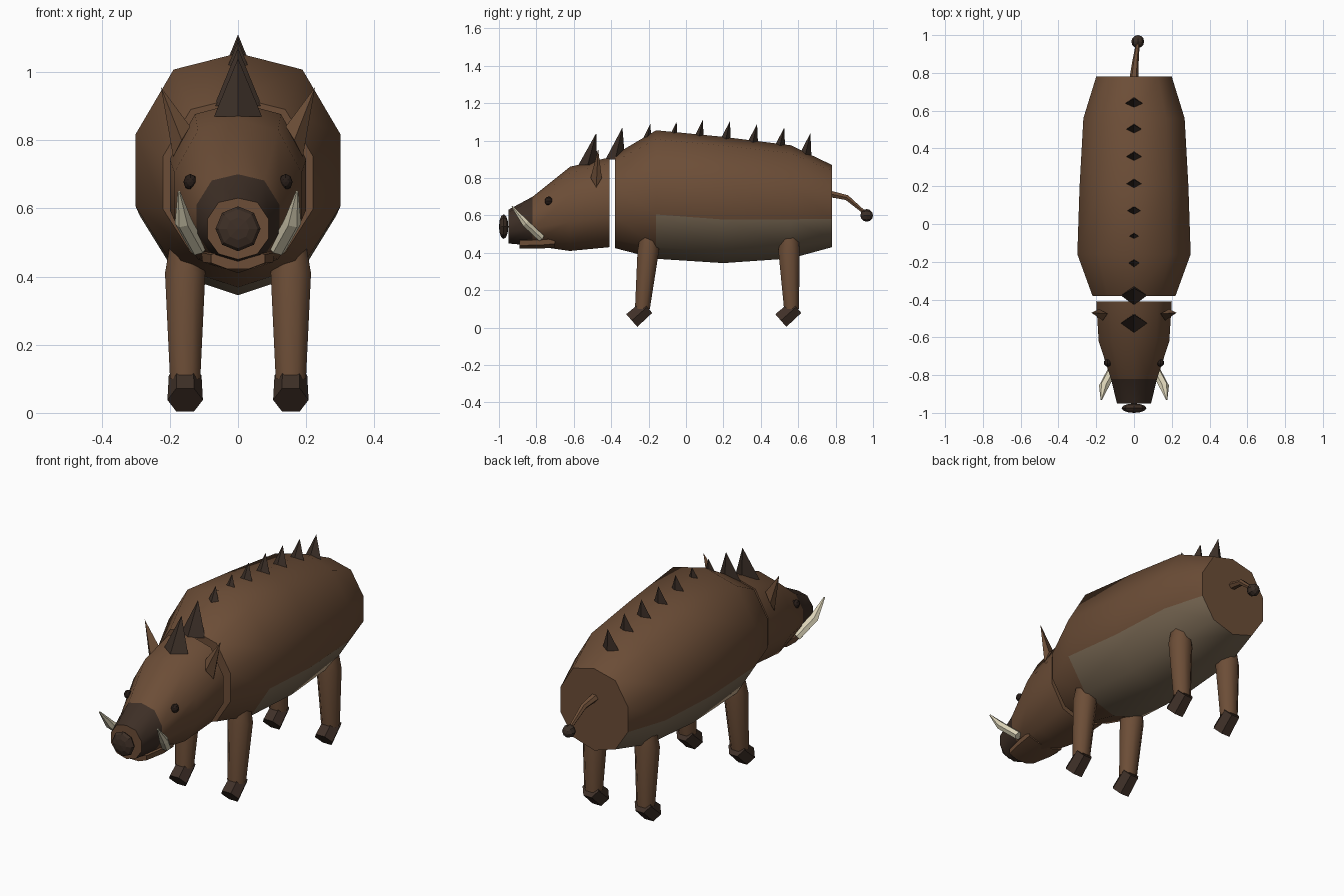
import bpy, bmesh, math
from mathutils import Vector

if "Cube" in bpy.data.objects:
    bpy.data.objects.remove(bpy.data.objects["Cube"])


def material(name, rgb):
    m = bpy.data.materials.new(name)
    m.diffuse_color = (*rgb, 1)
    m.use_nodes = True
    m.node_tree.nodes["Principled BSDF"].inputs["Base Color"].default_value = m.diffuse_color
    return m


HIDE = material("brown hide", (0.15, 0.075, 0.038))
BELLY = material("tan belly", (0.185, 0.135, 0.085))
SNOUT = material("dark snout", (0.047, 0.028, 0.019))
BRISTLE = material("dark bristle", (0.044, 0.028, 0.02))
HOOF = material("dark hoof", (0.05, 0.03, 0.021))
EYE = material("black eye", (0.02, 0.012, 0.009))
IVORY = material("ivory", (0.72, 0.66, 0.48))


def finish(name, bm, mats, angle=None):
    bmesh.ops.recalc_face_normals(bm, faces=bm.faces[:])
    me = bpy.data.meshes.new(name)
    bm.to_mesh(me)
    bm.free()
    ob = bpy.data.objects.new(name, me)
    bpy.context.collection.objects.link(ob)
    for m in mats:
        me.materials.append(m)
    if angle:
        bpy.ops.object.select_all(action='DESELECT')
        ob.select_set(True)
        bpy.context.view_layer.objects.active = ob
        bpy.ops.object.shade_smooth_by_angle(angle=math.radians(angle))
    return ob


def circle(n, phase=0.0):
    return [(math.cos(phase + math.tau * i / n), math.sin(phase + math.tau * i / n))
            for i in range(n)]


def loft(name, stations, section, mats, v_axis=None, angle=None, rule=None):
    """Skin a cross-section through (centre, half width, half height) stations."""
    bm = bmesh.new()
    pts = [Vector(s[0]) for s in stations]
    rings = []
    for i, (c, ru, rv) in enumerate(stations):
        if v_axis:
            u, v = Vector((1, 0, 0)), Vector(v_axis)
        else:
            d = (pts[min(i + 1, len(pts) - 1)] - pts[max(i - 1, 0)]).normalized()
            v = d.cross(Vector((1, 0, 0))).normalized()
            u = v.cross(d)
        rings.append([bm.verts.new(pts[i] + u * a * ru + v * b * rv) for a, b in section])
    n = len(section)
    for i in range(len(rings) - 1):
        for k in range(n):
            j = (k + 1) % n
            f = bm.faces.new((rings[i][k], rings[i][j], rings[i + 1][j], rings[i + 1][k]))
            if rule:
                f.material_index = rule(i, section[k][1] + section[j][1])
    bm.faces.new(rings[0])
    bm.faces.new(rings[-1])
    return finish(name, bm, mats, angle)


def spike(name, base, tip, mat):
    bm = bmesh.new()
    ring = [bm.verts.new(p) for p in base]
    top = bm.verts.new(tip)
    bm.faces.new(ring)
    for k in range(len(ring)):
        bm.faces.new((ring[k], ring[(k + 1) % len(ring)], top))
    return finish(name, bm, [mat])


def ball(name, centre, size, mat, seg=8, rings=6, angle=None):
    bm = bmesh.new()
    bmesh.ops.create_uvsphere(bm, u_segments=seg, v_segments=rings, radius=1)
    for v in bm.verts:   # poles point along y
        x, y, z = v.co
        v.co = (centre[0] + x * size[0], centre[1] + z * size[1], centre[2] + y * size[2])
    return finish(name, bm, [mat], angle)


def y_stations(rows):
    """Rows of (y, half width, bottom, top)."""
    return [((0, y, (lo + hi) / 2), w, (hi - lo) / 2) for y, w, lo, hi in rows]


half = [(0, 1), (0.63, 0.86), (1, 0.31), (1, -0.31), (0.63, -0.82), (0, -1)]
BARREL = half + [(-x, z) for x, z in half[-2:0:-1]]

# Body, with tan faces on the underside
loft("body", y_stations([(-0.38, 0.22, 0.425, 0.925), (-0.16, 0.30, 0.368, 1.055),
                         (0.2, 0.288, 0.345, 1.02), (0.56, 0.268, 0.37, 0.975),
                         (0.78, 0.20, 0.43, 0.87)]),
     BARREL, [HIDE, BELLY], (0, 0, 1), 50,
     lambda i, b: 1 if i >= 1 and b < -0.9 else 0)

# Head, with a dark snout section
loft("head", y_stations([(-0.41, 0.20, 0.43, 0.91), (-0.62, 0.187, 0.41, 0.86),
                         (-0.82, 0.122, 0.438, 0.70), (-0.95, 0.09, 0.45, 0.63)]),
     BARREL, [HIDE, SNOUT], (0, 0, 1), 50, lambda i, b: 1 if i == 2 else 0)
ball("nose", (0, -0.975, 0.54), (0.066, 0.025, 0.066), SNOUT, 8, 6)

# Lower jaw
loft("jaw", [((0, -0.70, 0.462), 0.115, 0.035), ((0, -0.78, 0.455), 0.11, 0.036),
             ((0, -0.89, 0.452), 0.085, 0.032)], circle(8, math.pi / 8), [HIDE], (0, 0, 1), 50)

for s, side in ((-1, "left"), (1, "right")):
    ball(side + "_eye", (s * 0.14, -0.735, 0.677), (0.02, 0.02, 0.024), EYE, 8, 6)

    # Curved tusk
    loft(side + "_tusk", [((s * 0.115, -0.775, 0.48), 0.026, 0.022),
                          ((s * 0.16, -0.86, 0.56), 0.026, 0.022),
                          ((s * 0.173, -0.93, 0.648), 0.004, 0.004)],
         circle(6), [IVORY])

    # Ear
    spike(side + "_ear", [(s * 0.14, -0.475, 0.84), (s * 0.165, -0.51, 0.80),
                          (s * 0.19, -0.48, 0.75), (s * 0.185, -0.45, 0.80)],
          (s * 0.226, -0.47, 0.955), HIDE)

    # Legs and tilted hooves
    for dy, end in ((0, "front"), (0.797, "back")):
        x = s * 0.155
        loft(f"{side}_{end}_leg", [((x, -0.197 + dy * 0.94, 0.51), 0.045, 0.048),
                                   ((x, -0.202 + dy * 0.945, 0.41), 0.064, 0.062),
                                   ((x, -0.233 + dy, 0.10), 0.048, 0.043)],
             circle(8, math.pi / 8), [HIDE], (0, 1, 0), 50)
        loft(f"{side}_{end}_hoof", [((x, -0.29 + dy, 0.038), 0.052, 0.052),
                                    ((x, -0.208 + dy, 0.11), 0.048, 0.048)],
             circle(6), [HOOF])

# Spine bristles: (base y, base z, half width, half depth, tip y, tip z)
bristles = [(-0.525, 0.87, 0.07, 0.05, -0.48, 1.04), (-0.378, 0.90, 0.07, 0.052, -0.34, 1.07)]
tips = [(-0.19, 1.09), (-0.05, 1.10), (0.09, 1.11), (0.235, 1.105),
        (0.38, 1.09), (0.525, 1.07), (0.665, 1.04)]
for i, (ty, tz) in enumerate(tips):
    bristles.append((ty - 0.03, tz - 0.13, 0.053, 0.036, ty, tz))
for i, (y, z, w, d, ty, tz) in enumerate(bristles):
    spike(f"bristle_{i + 1}", [(w, y, z), (0, y + d, z), (-w, y, z), (0, y - d, z)],
          (0, ty, tz), BRISTLE)

# Tail with a dark tuft
loft("tail", [((0, 0.77, 0.715), 0.024, 0.02), ((0.008, 0.86, 0.695), 0.017, 0.016),
              ((0.02, 0.955, 0.615), 0.01, 0.01)], circle(6), [HIDE], None, 50)
ball("tail_tuft", (0.02, 0.966, 0.60), (0.034, 0.034, 0.034), BRISTLE, 8, 6)
